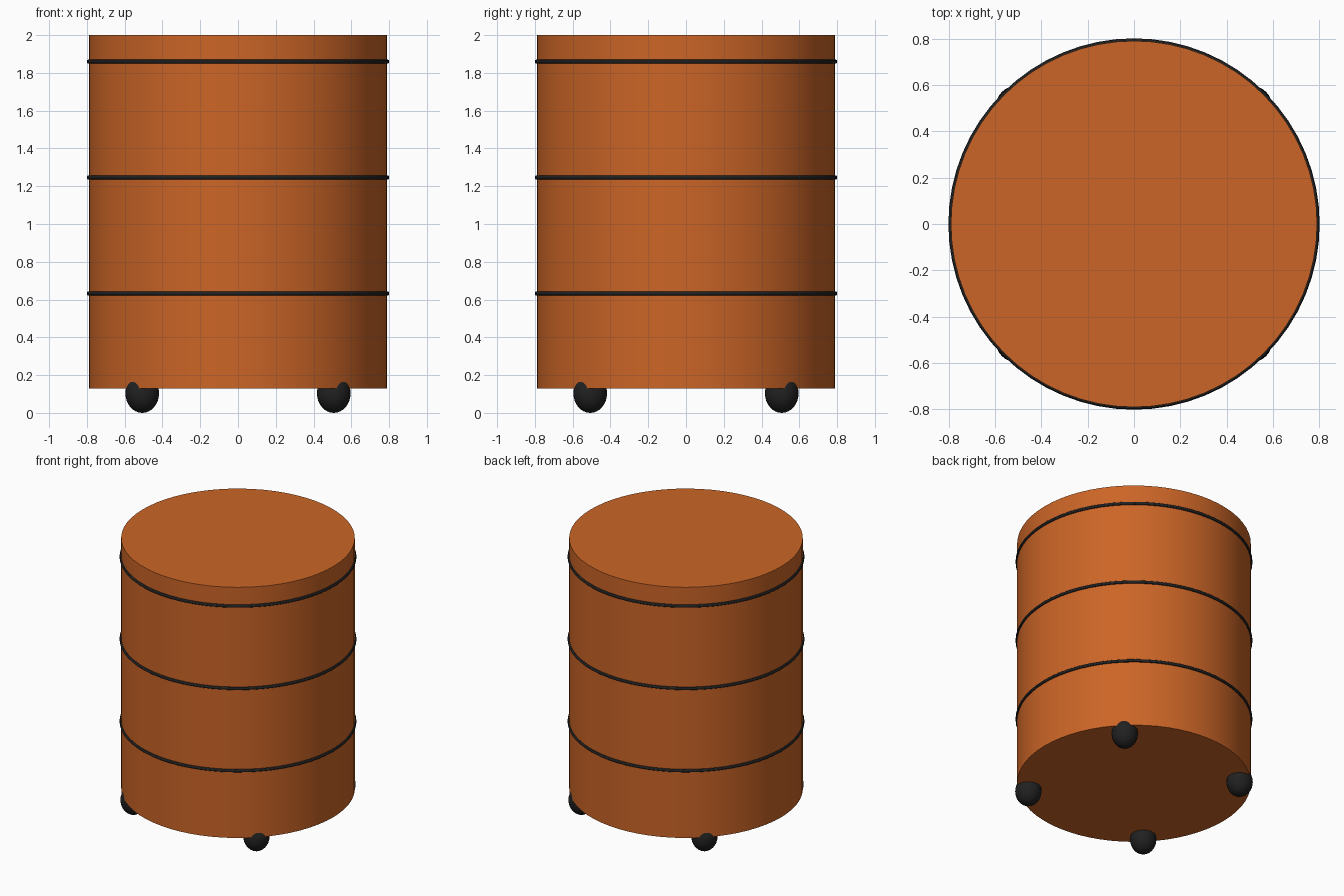
import bpy
from math import radians

if "Cube" in bpy.data.objects:
    bpy.data.objects.remove(bpy.data.objects["Cube"], do_unlink=True)


def make_material(name, color):
    mat = bpy.data.materials.new(name)
    mat.use_nodes = True
    mat.diffuse_color = color
    bsdf = next(n for n in mat.node_tree.nodes if n.type == "BSDF_PRINCIPLED")
    bsdf.inputs["Base Color"].default_value = color
    return mat


def finish(name, mat):
    obj = bpy.context.object
    obj.name = name
    obj.data.materials.append(mat)
    bpy.ops.object.shade_smooth_by_angle(angle=radians(30))
    return obj


orange = make_material("burnt orange", (0.6, 0.13, 0.02, 1))
black = make_material("soft black", (0.015, 0.015, 0.015, 1))

RADIUS, BASE, TOP = 0.79, 0.13, 2.0

# Drum body
bpy.ops.mesh.primitive_cylinder_add(vertices=64, radius=RADIUS, depth=TOP - BASE,
                                    location=(0, 0, (TOP + BASE) / 2))
finish("drum_body", orange)

# Thin bands around the drum
for name, z in (("lower", 0.632), ("middle", 1.246), ("upper", 1.86)):
    bpy.ops.mesh.primitive_torus_add(major_radius=RADIUS, minor_radius=0.011,
                                     major_segments=64, minor_segments=12,
                                     location=(0, 0, z))
    finish(name + "_band", black)

# Rounded feet, slightly taller than wide, set on the diagonals
for side, sx in (("left", 1), ("right", -1)):
    for end, sy in (("front", -1), ("back", 1)):
        bpy.ops.mesh.primitive_uv_sphere_add(segments=32, ring_count=16, radius=1,
                                             location=(sx * 0.507, sy * 0.507, 0.104))
        foot = finish(f"{end}_{side}_foot", black)
        foot.scale = (0.089, 0.089, 0.104)
